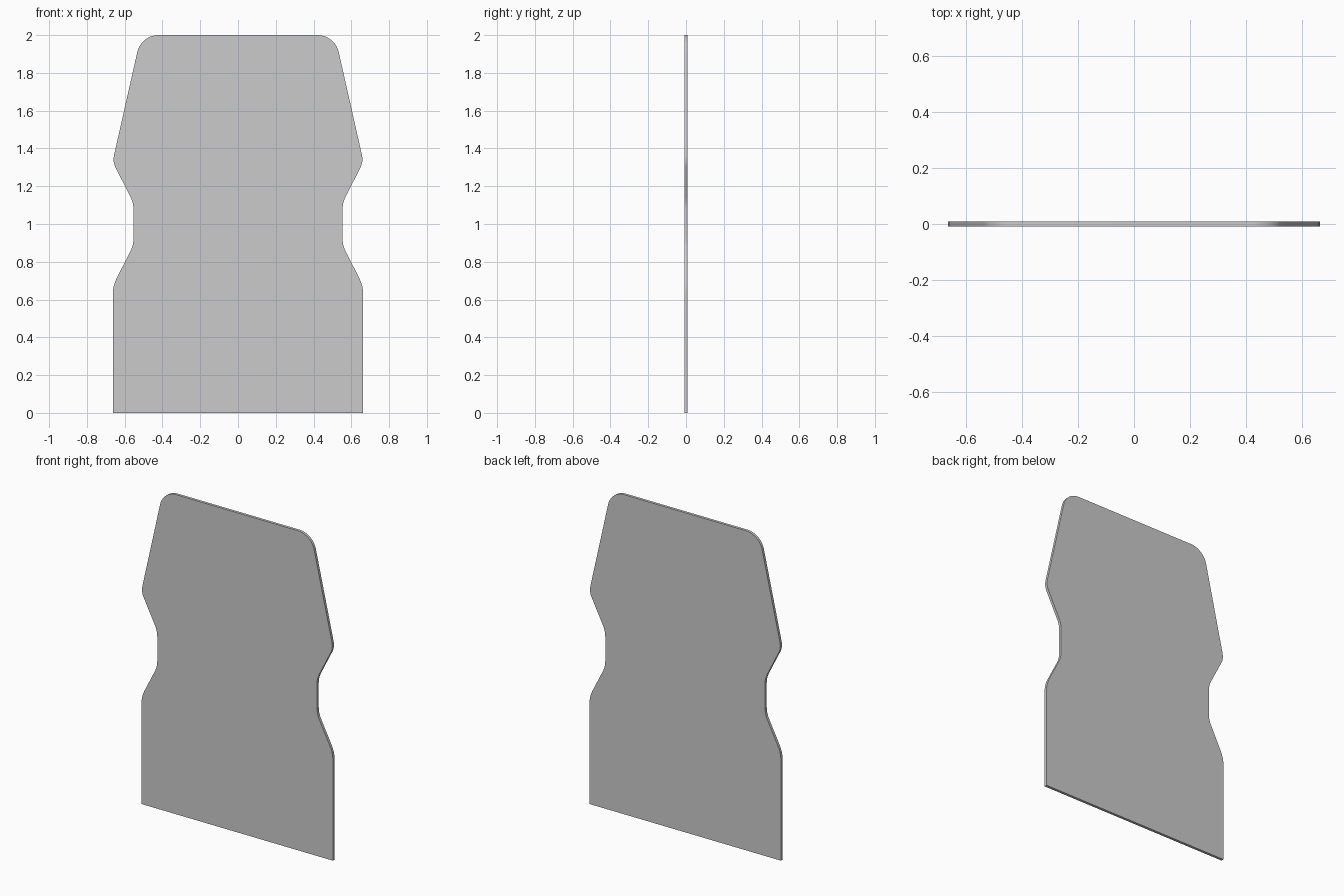
import bpy
import bmesh
import math
from mathutils import Vector

if "Cube" in bpy.data.objects:
    bpy.data.objects.remove(bpy.data.objects["Cube"])

HALF_THICKNESS = 0.0085

# Right half outline, bottom to top: x, z, fillet tangent length, segments
CORNERS = [
    (0.663, 0.0, 0, 0),
    (0.663, 0.672, 0.045, 4),
    (0.553, 0.889, 0.035, 4),
    (0.553, 1.111, 0.035, 4),
    (0.664, 1.330, 0.034, 4),
    (0.513, 2.0, 0.092, 10),
]


def fillet(prev, corner, nxt, length, segments):
    """Circular arc tangent to both edges meeting at a corner."""
    d0, d1 = (prev - corner).normalized(), (nxt - corner).normalized()
    a, b = corner + d0 * length, corner + d1 * length
    w = math.sin(d0.angle(d1) / 2)
    points = []
    for i in range(segments + 1):
        t = i / segments
        k0, k1, k2 = (1 - t) ** 2, 2 * w * t * (1 - t), t * t
        points.append((a * k0 + corner * k1 + b * k2) / (k0 + k1 + k2))
    return points


def half_outline():
    pts = [Vector((x, z)) for x, z, _, _ in CORNERS] + [Vector((0, 2))]
    out = [pts[0]]
    for i in range(1, len(CORNERS)):
        out += fillet(pts[i - 1], pts[i], pts[i + 1], *CORNERS[i][2:])
    return out


# Full symmetrical outline, extruded into a thin panel
right = half_outline()
outline = right + [Vector((-p.x, p.y)) for p in reversed(right)]

bm = bmesh.new()
face = bm.faces.new([bm.verts.new((p.x, -HALF_THICKNESS, p.y)) for p in outline])
extruded = bmesh.ops.extrude_face_region(bm, geom=[face], use_keep_orig=True)
bmesh.ops.translate(bm, vec=(0, 2 * HALF_THICKNESS, 0),
                    verts=[g for g in extruded["geom"] if isinstance(g, bmesh.types.BMVert)])
bmesh.ops.recalc_face_normals(bm, faces=bm.faces)
mesh = bpy.data.meshes.new("silhouette_panel")
bm.to_mesh(mesh)
bm.free()

panel = bpy.data.objects.new("silhouette_panel", mesh)
bpy.context.collection.objects.link(panel)
bpy.context.view_layer.objects.active = panel
panel.select_set(True)
bpy.ops.object.shade_smooth_by_angle(angle=math.radians(30))
